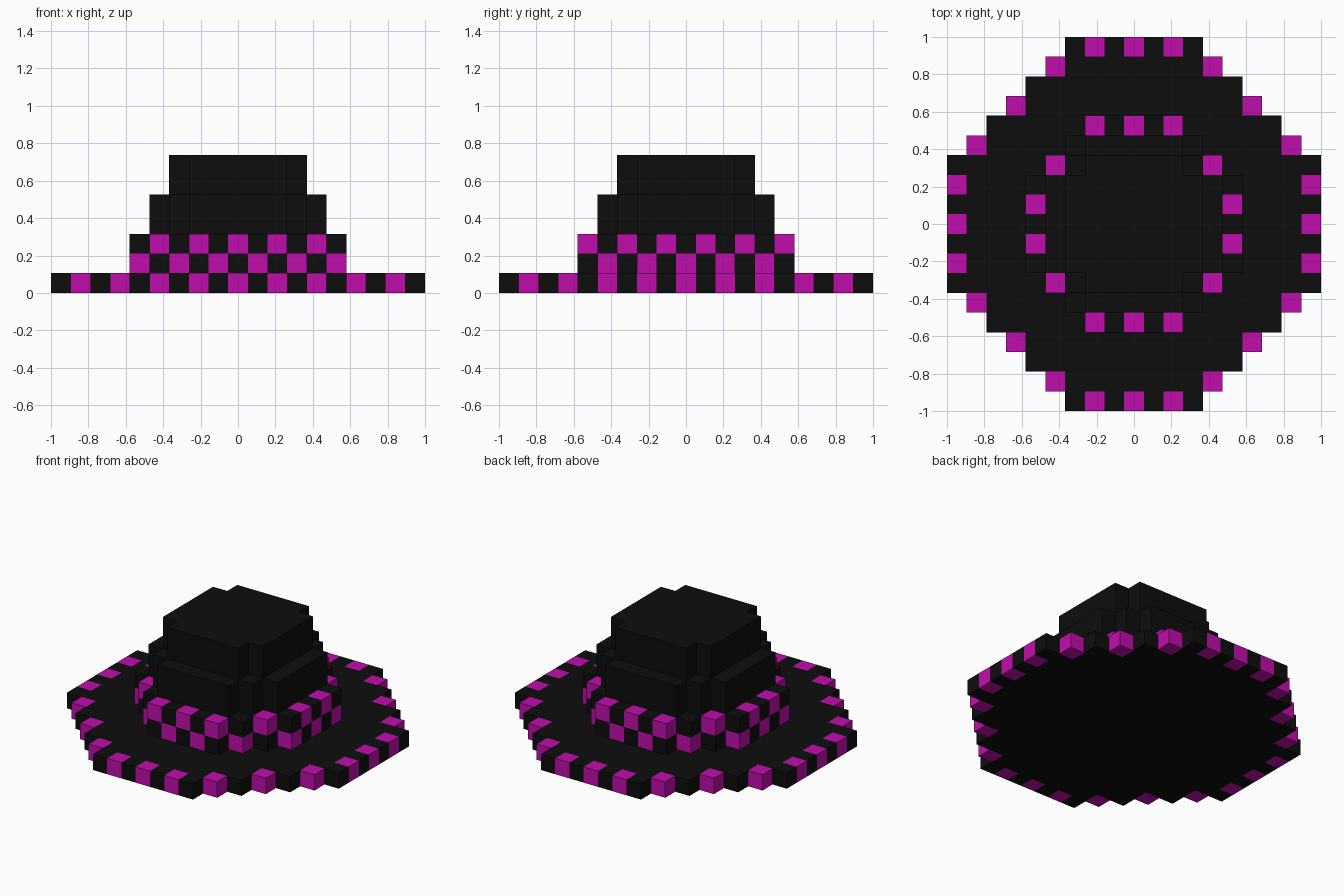
import bpy
import bmesh
from mathutils import Vector

cube = bpy.data.objects.get("Cube")
if cube:
    bpy.data.objects.remove(cube, do_unlink=True)

CELL = 2 / 19  # the hat is 19 blocks wide


def material(name, colour):
    mat = bpy.data.materials.new(name)
    mat.use_nodes = True
    mat.diffuse_color = colour
    mat.node_tree.nodes["Principled BSDF"].inputs["Base Color"].default_value = colour
    return mat


BLACK = material("black felt", (0.004, 0.004, 0.004, 1))
MAGENTA = material("magenta", (0.53, 0.004, 0.41, 1))


def layer(name, z, height, reach, diagonal, is_magenta=None):
    """Stepped octagonal slab: blocks with max(|i|,|j|) <= reach and |i|+|j| <= diagonal."""
    def index(face):
        # block that owns this face, found half a block behind its surface
        p = (face.calc_center_median() - face.normal * CELL / 2) / CELL
        return abs(round(p.x)), abs(round(p.y))

    bm = bmesh.new()
    n = 2 * reach + 1
    bmesh.ops.create_grid(bm, x_segments=n, y_segments=n, size=n * CELL / 2)
    bm.normal_update()
    outside = [f for f in bm.faces if sum(index(f)) > diagonal]
    bmesh.ops.delete(bm, geom=outside, context='FACES')

    # raise the outline into a closed slab
    ext = bmesh.ops.extrude_face_region(bm, geom=bm.faces[:], use_keep_orig=True)
    top = [v for v in ext["geom"] if isinstance(v, bmesh.types.BMVert)]
    bmesh.ops.translate(bm, verts=top, vec=Vector((0, 0, height * CELL)))
    bmesh.ops.translate(bm, verts=bm.verts[:], vec=Vector((0, 0, z * CELL)))
    bmesh.ops.recalc_face_normals(bm, faces=bm.faces[:])
    bm.normal_update()

    # colour the rim blocks by the layer's pattern
    if is_magenta:
        for f in bm.faces:
            i, j = index(f)
            rim = max(i, j) == reach or i + j == diagonal
            f.material_index = int(rim and is_magenta(i, j))

    mesh = bpy.data.meshes.new(name)
    bm.to_mesh(mesh)
    bm.free()
    mesh.materials.append(BLACK)
    if is_magenta:
        mesh.materials.append(MAGENTA)
    obj = bpy.data.objects.new(name, mesh)
    bpy.context.collection.objects.link(obj)
    return obj


def brim_pattern(i, j):
    return min(i, j) % 2 == 0


def band_pattern(i, j):
    return i % 2 == 0 if j == 5 else j % 2 == 1


# Brim, two-row chequered band, and the stepped crown
layer("brim", 0, 1, 9, 12, brim_pattern)
layer("band_lower", 1, 1, 5, 7, lambda i, j: not band_pattern(i, j))
layer("band_upper", 2, 1, 5, 7, band_pattern)
layer("crown_lower", 3, 2, 4, 6)
layer("crown_top", 5, 2, 3, 5)
